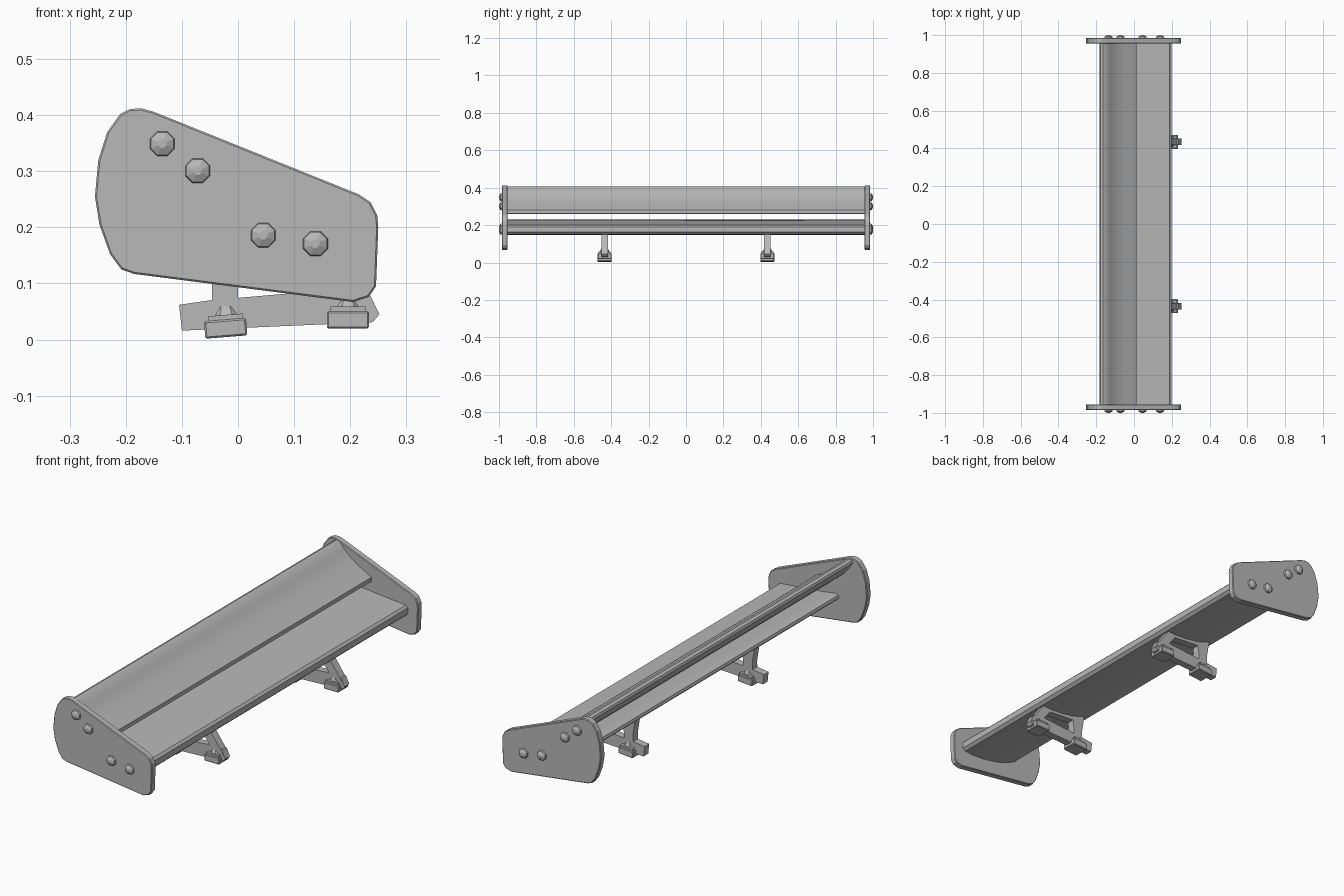
import bpy, bmesh, math
from mathutils import Matrix, Vector

old = bpy.data.objects.get("Cube")
if old:
    bpy.data.objects.remove(old, do_unlink=True)

grey = bpy.data.materials.new("satin_grey")
grey.use_nodes = True
colour = (0.48, 0.48, 0.48, 1)
grey.diffuse_color = colour
grey.node_tree.nodes["Principled BSDF"].inputs["Base Color"].default_value = colour


def finish(bm, name, smooth=None, bevel=0):
    bmesh.ops.recalc_face_normals(bm, faces=bm.faces)
    mesh = bpy.data.meshes.new(name)
    bm.to_mesh(mesh)
    bm.free()
    mesh.materials.append(grey)
    obj = bpy.data.objects.new(name, mesh)
    bpy.context.collection.objects.link(obj)
    if bevel:
        mod = obj.modifiers.new("edge_bevel", "BEVEL")
        mod.width = bevel
        mod.segments = 1
        mod.limit_method = "ANGLE"
        mod.angle_limit = math.radians(50)
    if smooth:
        bpy.ops.object.select_all(action="DESELECT")
        obj.select_set(True)
        bpy.context.view_layer.objects.active = obj
        bpy.ops.object.shade_smooth_by_angle(angle=math.radians(smooth))
    return obj


def extrude(name, profile, y0, y1, **options):
    """Extrude an (x, z) outline from y0 to y1."""
    bm = bmesh.new()
    face = bm.faces.new([bm.verts.new((x, y0, z)) for x, z in profile])
    made = bmesh.ops.extrude_face_region(bm, geom=[face])["geom"]
    verts = [v for v in made if isinstance(v, bmesh.types.BMVert)]
    bmesh.ops.translate(bm, verts=verts, vec=(0, y1 - y0, 0))
    return finish(bm, name, **options)


def box(name, centre, size, tilt=0, bevel=0):
    bm = bmesh.new()
    matrix = (Matrix.Translation(centre) @ Matrix.Rotation(tilt, 4, "Y")
              @ Matrix.Diagonal(Vector(size)).to_4x4())
    bmesh.ops.create_cube(bm, size=1, matrix=matrix)
    return finish(bm, name, bevel=bevel)


def frustum(name, centre, r1, r2, depth, turn, sides=8):
    bm = bmesh.new()
    matrix = Matrix.Translation(centre) @ turn @ Matrix.Rotation(math.pi / sides, 4, "Z")
    bmesh.ops.create_cone(bm, cap_ends=True, segments=sides, radius1=r1,
                          radius2=r2, depth=depth, matrix=matrix)
    return finish(bm, name)


# Wing blades
upper = [(-0.182, 0.392), (-0.178, 0.402), (-0.165, 0.407), (-0.15, 0.403),
         (-0.125, 0.374), (-0.09, 0.342), (-0.05, 0.315), (0, 0.289),
         (0.012, 0.281), (0.012, 0.262), (0, 0.26), (-0.05, 0.272),
         (-0.1, 0.3), (-0.14, 0.335), (-0.168, 0.37)]
lower = [(-0.112, 0.212), (-0.108, 0.224), (-0.095, 0.23), (-0.04, 0.222),
         (0.03, 0.215), (0.1, 0.208), (0.16, 0.203), (0.188, 0.2),
         (0.198, 0.19), (0.198, 0.162), (0.185, 0.15), (0.14, 0.146),
         (0.07, 0.15), (0, 0.162), (-0.06, 0.182), (-0.1, 0.2)]
extrude("upper_wing", upper, -0.96, 0.96, smooth=35)
extrude("lower_wing", lower, -0.96, 0.96, smooth=35)

# End plates and their bolts
plate = [(-0.255, 0.255), (-0.249, 0.32), (-0.233, 0.37), (-0.21, 0.402),
         (-0.192, 0.411), (-0.172, 0.412), (-0.15, 0.406), (0.215, 0.259),
         (0.236, 0.245), (0.248, 0.222), (0.25, 0.2), (0.246, 0.095),
         (0.233, 0.076), (0.205, 0.067), (-0.185, 0.117), (-0.208, 0.125),
         (-0.228, 0.152), (-0.247, 0.205)]
bolts = [(-0.135, 0.349), (-0.072, 0.301), (0.045, 0.186), (0.138, 0.171)]

# Bracket pieces
rail = [(-0.105, 0.062), (-0.05, 0.07), (0.18, 0.09), (0.235, 0.08),
        (0.252, 0.045), (0.24, 0.031), (-0.1, 0.016)]
post = [(-0.06, 0.185), (-0.046, 0.1), (-0.047, 0.06), (0, 0.06),
        (0, 0.1), (0.01, 0.165)]
brace = [(0.12, 0.155), (0.175, 0.155), (0.25, 0.05), (0.205, 0.05)]

for side, word in ((-1, "right"), (1, "left")):
    extrude(word + "_end_plate", plate, side * 0.955, side * 0.985, bevel=0.003)
    out = Matrix.Rotation(-side * math.pi / 2, 4, "X")
    for x, z in bolts:
        frustum(word + "_bolt_rim", (x, side * 0.9885, z), 0.024, 0.022, 0.009, out)
        frustum(word + "_bolt_dome", (x, side * 0.9965, z), 0.022, 0.008, 0.007, out)

    # Support bracket with upper flange and two clamped feet
    y = side * 0.435
    extrude(word + "_bracket_rail", rail, y - 0.017, y + 0.017)
    extrude(word + "_bracket_post", post, y - 0.018, y + 0.018)
    extrude(word + "_bracket_brace", brace, y - 0.018, y + 0.018)
    box(word + "_bracket_flange", (0.06, y, 0.146), (0.21, 0.036, 0.018), 0.06)
    for label, x, z, tilt in (("rear", -0.022, 0.02, -0.08), ("forward", 0.196, 0.035, 0)):
        box(f"{word}_{label}_foot", (x, y, z), (0.075, 0.074, 0.031), tilt, 0.003)
        box(f"{word}_{label}_clamp", (x, y, z + 0.018), (0.062, 0.064, 0.012), tilt)
        frustum(f"{word}_{label}_knob", (x, y, z + 0.034), 0.029, 0.016, 0.025,
                Matrix.Rotation(tilt, 4, "Y"))
